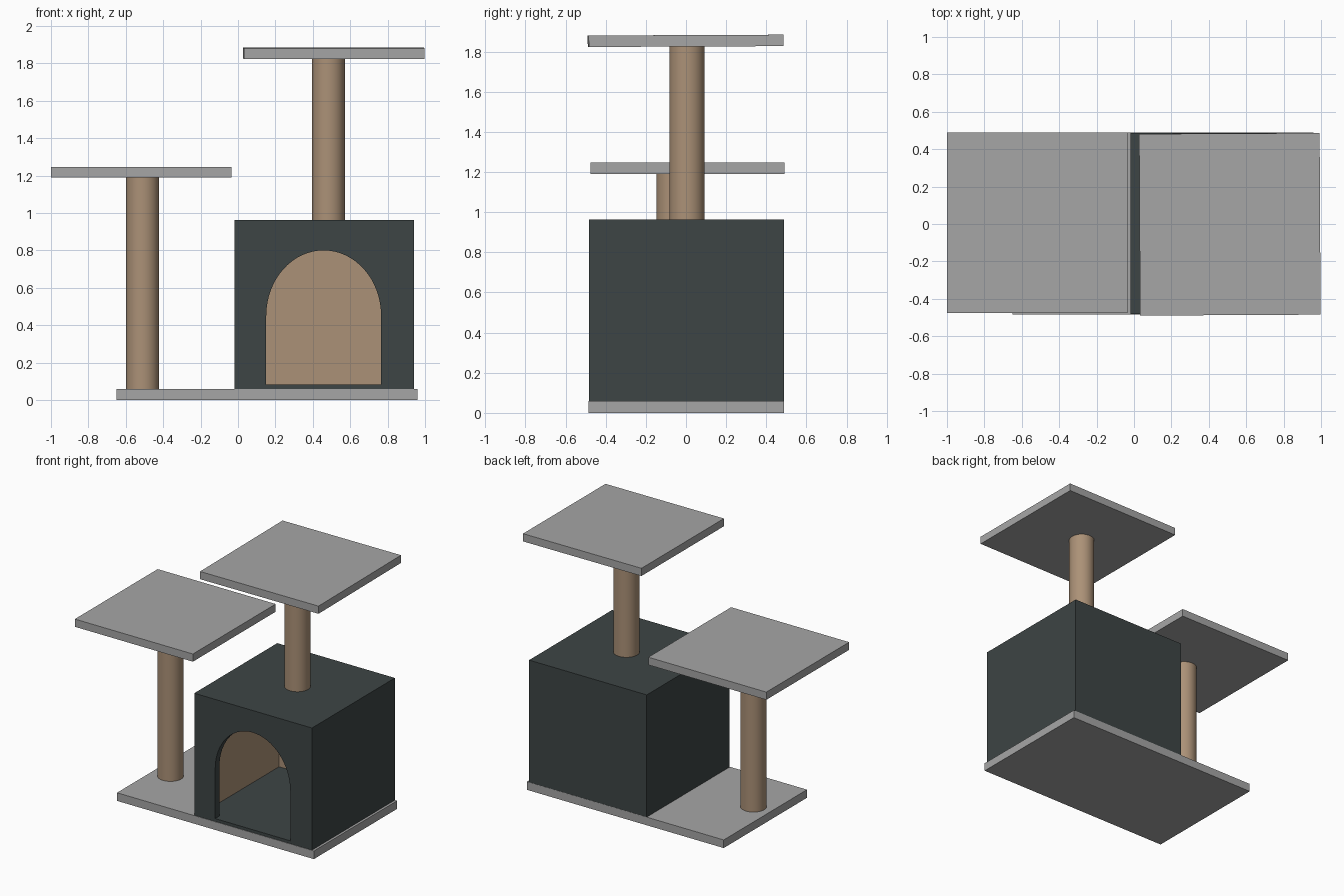
import bpy, bmesh, math

if "Cube" in bpy.data.objects:
    bpy.data.objects.remove(bpy.data.objects["Cube"])


def material(name, rgb):
    m = bpy.data.materials.new(name)
    m.diffuse_color = (*rgb, 1)
    m.use_nodes = True
    m.node_tree.nodes["Principled BSDF"].inputs["Base Color"].default_value = m.diffuse_color
    return m


GREY = material("grey carpet", (0.38, 0.38, 0.38))
DARK = material("dark slate", (0.047, 0.059, 0.059))
TAN = material("tan sisal", (0.41, 0.285, 0.185))


def finish(bm, name, mats, origin=(0, 0, 0)):
    bmesh.ops.recalc_face_normals(bm, faces=bm.faces)
    me = bpy.data.meshes.new(name)
    bm.to_mesh(me)
    bm.free()
    for m in mats:
        me.materials.append(m)
    ob = bpy.data.objects.new(name, me)
    ob.location = origin
    bpy.context.collection.objects.link(ob)
    return ob


def slab(name, x, y, z, mat):
    bm = bmesh.new()
    bmesh.ops.create_cube(bm, size=1)
    bmesh.ops.scale(bm, vec=(x[1] - x[0], y[1] - y[0], z[1] - z[0]), verts=bm.verts)
    return finish(bm, name, [mat], [sum(r) / 2 for r in (x, y, z)])


def post(name, x, y, z0, z1):
    bm = bmesh.new()
    bmesh.ops.create_cone(bm, cap_ends=True, segments=48, radius1=0.088, radius2=0.088, depth=z1 - z0)
    for f in bm.faces:
        f.smooth = len(f.verts) == 4
    for e in bm.edges:
        e.smooth = all(len(f.verts) == 4 for f in e.link_faces)
    return finish(bm, name, [TAN], (x, y, (z0 + z1) / 2))


# Base, platforms and posts
slab("base", (-0.65, 0.96), (-0.485, 0.488), (0, 0.06), GREY)
slab("low_platform", (-1.0, -0.035), (-0.477, 0.49), (1.19, 1.247), GREY)
top = slab("high_platform", (0.03, 0.995), (-0.487, 0.484), (1.825, 1.882), GREY)
top.rotation_euler = (math.radians(0.25), 0, math.radians(0.3))
post("low_post", -0.51, -0.06, 0.06, 1.195)
post("high_post", 0.483, 0.005, 0.96, 1.83)

# House: hollow box with an arched doorway and a tan lining
X0, X1, Y0, Y1, Z0, Z1, T = -0.02, 0.942, -0.482, 0.487, 0.06, 0.963, 0.05
DX, RX, SPRING, RZ = 0.458, 0.307, 0.45, 0.35
arch = [(DX + RX, Z0)]
arch += [(DX + RX * math.cos(math.pi * i / 32), SPRING + RZ * math.sin(math.pi * i / 32)) for i in range(33)]
arch += [(DX - RX, Z0)]
outer = [(X0, Z0), (X0, Z1), (X1, Z1), (X1, Z0)]
inner = [(X0 + T, Z0), (X0 + T, Z1 - T), (X1 - T, Z1 - T), (X1 - T, Z0)]

bm = bmesh.new()


def row(points, y):
    return [bm.verts.new((x, y, z)) for x, z in points]


def strip(a, b, mat):
    for i in range(len(a) - 1):
        bm.faces.new((a[i], a[i + 1], b[i + 1], b[i])).material_index = mat


of, ob_ = row(outer, Y0), row(outer, Y1)
inf, inb = row(inner, Y0 + T), row(inner, Y1 - T)
af, ab = row(arch, Y0), row(arch, Y0 + T)
bm.faces.new(of + af)                          # front wall
bm.faces.new(ob_)                              # back wall
strip(of, ob_, 0)                              # sides and roof
strip(af, ab, 0)                               # doorway edge
bm.faces.new(inf + ab).material_index = 1      # lining
bm.faces.new(inb).material_index = 1
strip(inf, inb, 1)
for a, b in ((of[0], inf[0]), (of[3], inf[3])):  # underside rim
    k = 0 if a is of[0] else 3
    bm.faces.new((a, ob_[k], inb[k], inf[k]))
bm.faces.new((ob_[0], ob_[3], inb[3], inb[0]))
bm.faces.new((of[0], af[-1], ab[-1], inf[0]))
bm.faces.new((of[3], inf[3], ab[0], af[0]))
finish(bm, "house", [DARK, TAN])

# House floor: room rectangle plus the threshold in the doorway
bm = bmesh.new()
plan = [(X0 + T, Y0 + T), (DX - RX, Y0 + T), (DX - RX, Y0), (DX + RX, Y0),
        (DX + RX, Y0 + T), (X1 - T, Y0 + T), (X1 - T, Y1 - T), (X0 + T, Y1 - T)]
face = bm.faces.new([bm.verts.new((x, y, Z0)) for x, y in plan])
ext = bmesh.ops.extrude_face_region(bm, geom=[face])["geom"]
bmesh.ops.translate(bm, vec=(0, 0, 0.022), verts=[v for v in ext if isinstance(v, bmesh.types.BMVert)])
finish(bm, "house_floor", [DARK])
